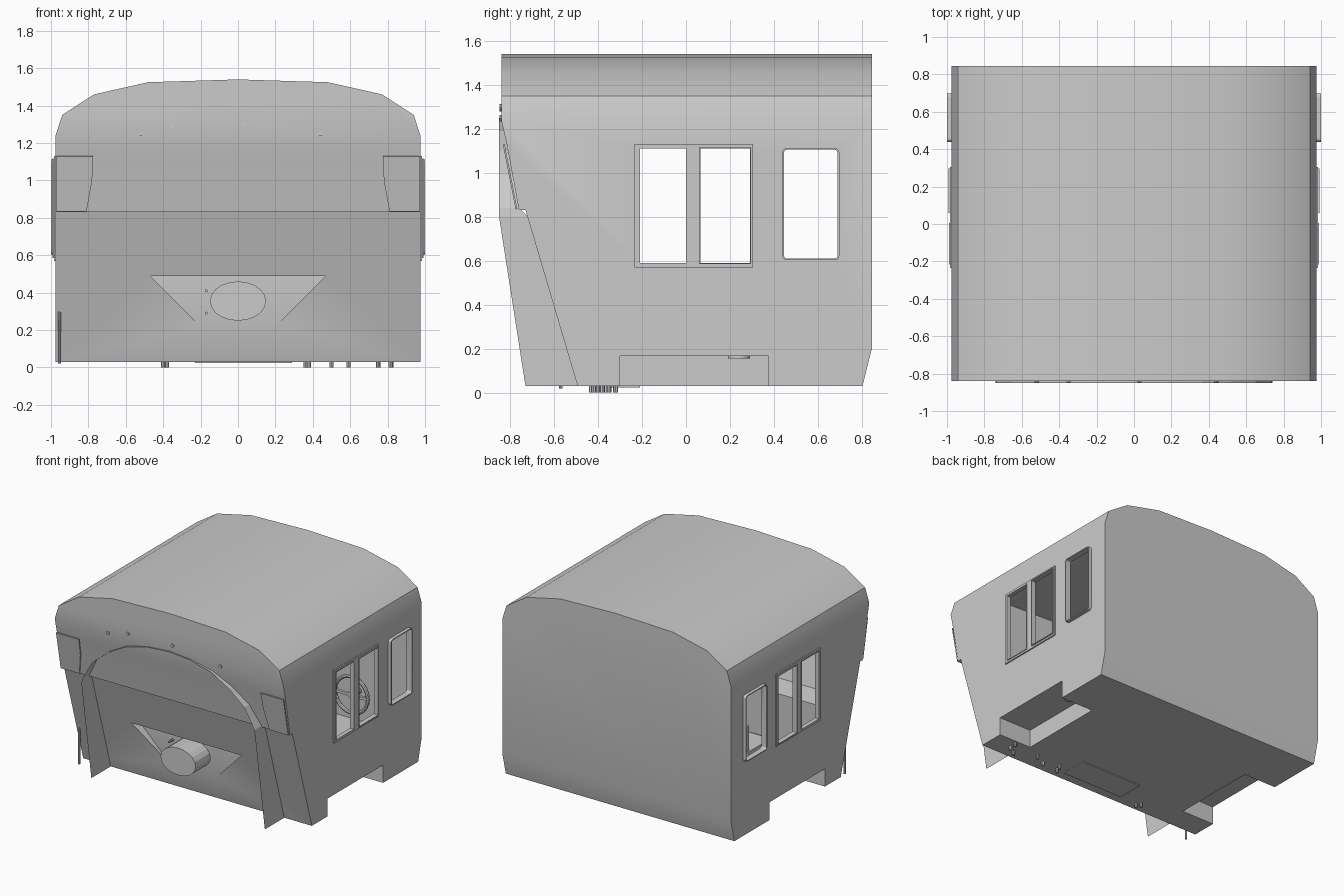
import bpy, bmesh, math
from mathutils import Vector

if "Cube" in bpy.data.objects:
    bpy.data.objects.remove(bpy.data.objects["Cube"])


def finish(name, bm, smooth=False):
    bmesh.ops.recalc_face_normals(bm, faces=bm.faces)
    me = bpy.data.meshes.new(name)
    bm.to_mesh(me)
    bm.free()
    ob = bpy.data.objects.new(name, me)
    bpy.context.collection.objects.link(ob)
    if smooth:
        activate(ob)
        bpy.ops.object.shade_smooth_by_angle(angle=math.radians(30))
    return ob


def activate(ob):
    bpy.ops.object.select_all(action='DESELECT')
    ob.select_set(True)
    bpy.context.view_layer.objects.active = ob


def prism(name, pts, axis, a, b):
    """Extrude a 2D profile along x (points are y,z) or y (points are x,z)."""
    bm = bmesh.new()
    put = (lambda p, t: (t, p[0], p[1])) if axis == 'x' else (lambda p, t: (p[0], t, p[1]))
    f = bm.faces.new([bm.verts.new(put(p, a)) for p in pts])
    ext = bmesh.ops.extrude_face_region(bm, geom=[f])['geom']
    d = Vector(put((0, 0), b - a))
    bmesh.ops.translate(bm, vec=d, verts=[v for v in ext if isinstance(v, bmesh.types.BMVert)])
    return finish(name, bm)


def box(name, x, y, z):
    return prism(name, [(x[0], z[0]), (x[1], z[0]), (x[1], z[1]), (x[0], z[1])], 'y', *y)


def boolean(ob, other, op='DIFFERENCE'):
    other.hide_render = True
    m = ob.modifiers.new('cut', 'BOOLEAN')
    m.operation, m.object, m.solver = op, other, 'EXACT'
    activate(ob)
    bpy.ops.object.modifier_apply(modifier=m.name)
    bpy.data.objects.remove(other)


def cylinder(name, p, q, r, n=10):
    p, q = Vector(p), Vector(q)
    bm = bmesh.new()
    bmesh.ops.create_cone(bm, cap_ends=True, segments=n, radius1=r, radius2=r, depth=(q - p).length)
    ob = finish(name, bm, True)
    ob.location = (p + q) / 2
    ob.rotation_euler = (q - p).to_track_quat('Z', 'Y').to_euler()
    return ob


def rect(y0, y1, z0, z1, r=0.0):
    if not r:
        return [(y0, z0), (y1, z0), (y1, z1), (y0, z1)]
    pts = []
    for i, (cy, cz) in enumerate([(y1 - r, z1 - r), (y0 + r, z1 - r), (y0 + r, z0 + r), (y1 - r, z0 + r)]):
        for k in range(4):
            t = math.pi / 2 * (i + k / 3)
            pts.append((cy + r * math.cos(t), cz + r * math.sin(t)))
    return pts


def section(w, lo, inset):
    half = [(w, lo), (w, 1.24), (0.94 - inset, 1.35 - inset), (0.77 - inset / 2, 1.46 - inset), (0.48, 1.525 - inset)]
    return half + [(0, 1.54 - inset)] + [(-x, z) for x, z in reversed(half)]


# Cab shell: roof cross-section intersected with the side profile, then hollowed
cab = prism('cab_shell', section(0.975, 0.03, 0), 'y', -1, 1)
boolean(cab, prism('side_profile', [(-0.49, 0.03 - 0.01), (-0.73, 0.83), (-0.76, 0.83), (-0.815, 1.13), (-0.84, 1.24),
                                    (-0.84, 1.7), (0.845, 1.7), (0.845, 0.2), (0.8, 0.02)], 'x', -2, 2), 'INTERSECT')
room = prism('room', section(0.955, 0.2, 0.02), 'y', -1, 1)
boolean(room, prism('room_side', [(-0.44, 0.15), (-0.44, 0.56), (-0.62, 0.58), (-0.70, 0.845), (-0.74, 0.845),
                                  (-0.82, 1.24), (-0.82, 1.7), (0.825, 1.7), (0.825, 0.15)], 'x', -2, 2), 'INTERSECT')
boolean(cab, room)

# Side window openings, step recesses and front coupler pocket
PANES = [(-0.21, 0.0, 0.59, 1.11), (0.065, 0.29, 0.59, 1.11)]
for p in PANES:
    boolean(cab, prism('pane_cut', rect(*p), 'x', -1.2, 1.2))
boolean(cab, prism('rear_cut', rect(0.445, 0.69, 0.61, 1.105, 0.015), 'x', -1.2, 1.2))
for s in (-1, 1):
    boolean(cab, box('step_cut', sorted((s * 0.70, s * 1.1)), (-0.30, 0.375), (-0.1, 0.167)))
boolean(cab, prism('pocket_cut', [(-0.47, 0.49), (-0.19, 0.21), (0.19, 0.21), (0.47, 0.49)], 'y', -1, -0.55))
activate(cab)
bpy.ops.object.shade_smooth_by_angle(angle=math.radians(25))

# Elliptical coupler housing
prism('coupler_housing', [(0.15 * math.cos(math.tau * i / 20), 0.355 + 0.105 * math.sin(math.tau * i / 20))
                          for i in range(20)], 'y', -0.73, -0.54)
for z in (0.29, 0.41):
    cylinder('coupler_pin', (-0.17, -0.60, z), (-0.17, -0.54, z), 0.008)

# Open arch fairing in front of the nose
FACE = [(0.03, -0.49), (0.829, -0.73), (0.83, -0.76), (1.24, -0.84), (2, -0.84)]
EDGE = [(0.03, -0.73), (0.8, -0.85), (2, -0.85)]


def depth(table, z):
    for (z0, y0), (z1, y1) in zip(table, table[1:]):
        if z <= z1:
            return y0 + (y1 - y0) * (z - z0) / (z1 - z0)


arch = [(0.74, 0.03), (0.74, 0.8), (0.735, 0.84), (0.65, 0.99), (0.52, 1.1), (0.36, 1.19), (0.18, 1.235)]
arch = arch + [(0, 1.25)] + [(-x, z) for x, z in reversed(arch)]
bm = bmesh.new()
rows = [(bm.verts.new((x, depth(EDGE, z), z)), bm.verts.new((x, depth(FACE, z) + 0.003, z))) for x, z in arch]
for (a, b), (c, d) in zip(rows, rows[1:]):
    bm.faces.new((a, b, d, c))
finish('nose_arch_fairing', bm)

for s in (-1, 1):
    # Double window frame and rear window frame
    frame = prism('double_window_frame', rect(-0.235, 0.305, 0.57, 1.13), 'x', s * 0.965, s * 0.985)
    for p in PANES:
        boolean(frame, prism('c', rect(*p), 'x', s * 0.9, s * 1.1))
    for i, p in enumerate(PANES):
        y0, y1, z0, z1 = p
        sash = prism('sash', rect(y0 - 0.006, y1 + 0.006, z0 - 0.006, z1 + 0.006), 'x', s * 0.98, s * (0.988 + 0.005 * i))
        boolean(sash, prism('c', rect(*p), 'x', s * 0.9, s * 1.1))
    rear = prism('rear_window_frame', rect(0.438, 0.697, 0.603, 1.112, 0.02), 'x', s * 0.96, s * 1.0)
    boolean(rear, prism('c', rect(0.445, 0.69, 0.61, 1.105, 0.015), 'x', s * 0.9, s * 1.1))

    # Corner windshield panes laid on the sloping front
    bm = bmesh.new()
    pane = [(0.97, 1.13), (0.775, 1.13), (0.78, 1.0), (0.81, 0.835), (0.97, 0.835)]
    f = bm.faces.new([bm.verts.new((s * x, depth(FACE, z) - 0.006, z)) for x, z in pane])
    bmesh.ops.inset_region(bm, faces=[f], thickness=0.012, depth=0)
    corner = finish('corner_windshield', bm)
    corner.modifiers.new('thickness', 'SOLIDIFY').thickness = 0.008

    # Round pipe in the step recess
    cylinder('step_drain', (s * 0.78, 0.24, 0.155), (s * 0.78, 0.24, 0.18), 0.05, 16)

    # Seats, kept below the window sill
    x = s * 0.5
    box('seat_base', (x - 0.05, x + 0.05), (-0.02, 0.1), (0.19, 0.32))
    box('seat_cushion', (x - 0.14, x + 0.14), (-0.12, 0.16), (0.32, 0.38))
    box('seat_back', (x - 0.13, x + 0.13), (0.13, 0.18), (0.38, 0.57))

# Controls on the driving desk
box('control_panel', (0.2, 0.8), (-0.60, -0.52), (0.55, 0.59))
for x in (-0.6, -0.4, 0.35, 0.65):
    cylinder('control_lever', (x, -0.47, 0.55), (x, -0.47, 0.60), 0.015)

# Brake handwheel on the rear wall
bpy.ops.mesh.primitive_torus_add(major_radius=0.14, minor_radius=0.014, major_segments=24, minor_segments=8,
                                 location=(0.45, 0.74, 0.43), rotation=(math.pi / 2, 0, 0))
bpy.context.object.name = 'brake_handwheel'
cylinder('handwheel_shaft', (0.45, 0.73, 0.43), (0.45, 0.83, 0.43), 0.025)
box('handwheel_spoke', (0.32, 0.58), (0.73, 0.75), (0.42, 0.44))
box('rear_cabinet', (-0.75, -0.3), (0.66, 0.83), (0.19, 0.55))

# Marker lamps over the windshield
for x, z in [(-0.52, 1.25), (-0.35, 1.29), (0.03, 1.30), (0.44, 1.25)]:
    cylinder('marker_lamp', (x, -0.848, z), (x, -0.83, z), 0.012)

# Underside hatch, hose ends and hanging rail
box('floor_hatch', (-0.23, 0.29), (-0.42, -0.21), (0.024, 0.031))
for x, y in [(-0.40, -0.40), (-0.38, -0.43), (0.36, -0.41), (0.38, -0.36), (0.50, -0.40), (0.59, -0.35),
             (0.75, -0.42), (0.815, -0.38), (0.82, -0.32)]:
    cylinder('hose_end', (x, y, 0.0), (x, y, 0.05), 0.011, 8)
cylinder('hanging_rail', (-0.955, -0.57, 0.02), (-0.955, -0.57, 0.30), 0.008, 8)
